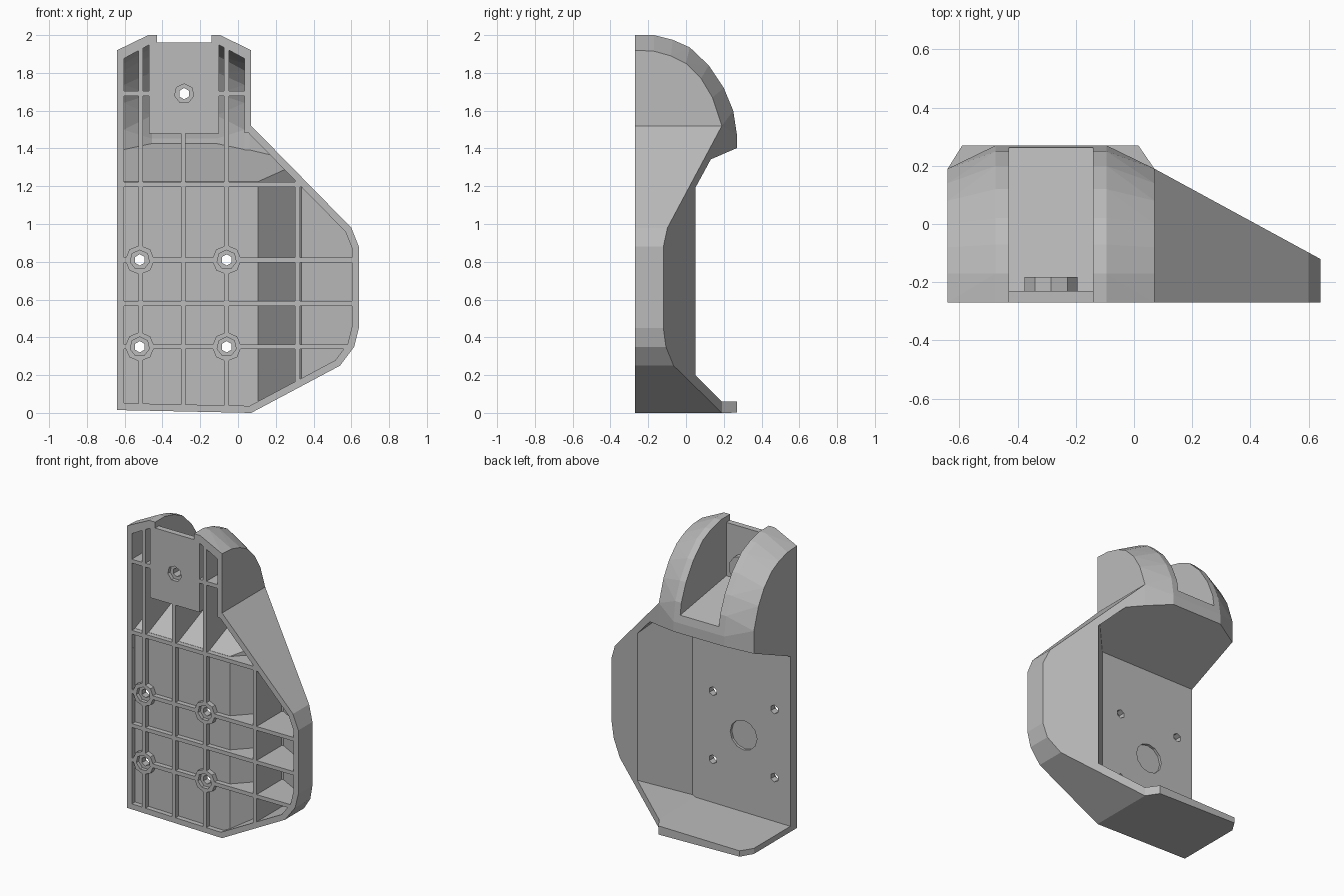
import bpy, bmesh
from math import pi
from mathutils import Matrix, Vector

cube = bpy.data.objects.get("Cube")
if cube:
    bpy.data.objects.remove(cube, do_unlink=True)

WALL = 0.037


def to_object(bm, name):
    bmesh.ops.recalc_face_normals(bm, faces=bm.faces[:])
    mesh = bpy.data.meshes.new(name)
    bm.to_mesh(mesh)
    bm.free()
    ob = bpy.data.objects.new(name, mesh)
    bpy.context.collection.objects.link(ob)
    return ob


def convex(name, *profiles, grow=0.0):
    """Convex solid: a big block trimmed by counter-clockwise profiles (axes, points)."""
    bm = bmesh.new()
    bmesh.ops.create_cube(bm, size=4, matrix=Matrix.Translation((0, 0, 1)))
    for (a, b), pts in profiles:
        for p, q in zip(pts, pts[1:] + pts[:1]):
            n, co = Vector(), Vector()
            n[a], n[b] = q[1] - p[1], p[0] - q[0]
            n.normalize()
            co[a], co[b] = p
            cut = bmesh.ops.bisect_plane(bm, geom=bm.verts[:] + bm.edges[:] + bm.faces[:],
                                         plane_co=co + n * grow, plane_no=n, clear_outer=True)
            edges = [e for e in cut["geom_cut"] if isinstance(e, bmesh.types.BMEdge) and e.is_boundary]
            if edges:
                bmesh.ops.edgeloop_fill(bm, edges=edges)
    return to_object(bm, name)


def box(name, x0, x1, y0, y1, z0, z1):
    bm = bmesh.new()
    mid = Vector((x0 + x1, y0 + y1, z0 + z1)) / 2
    size = Matrix.Diagonal((x1 - x0, y1 - y0, z1 - z0, 1))
    bmesh.ops.create_cube(bm, size=1, matrix=Matrix.Translation(mid) @ size)
    return to_object(bm, name)


def cylinder(name, x, z, r, y0, y1, sides=8):
    bm = bmesh.new()
    place = Matrix.Translation((x, (y0 + y1) / 2, z)) @ Matrix.Rotation(pi / 2, 4, "X")
    bmesh.ops.create_cone(bm, cap_ends=True, segments=sides, radius1=r, radius2=r,
                          depth=y1 - y0, matrix=place)
    return to_object(bm, name)


def combine(target, tool, op="DIFFERENCE"):
    mod = target.modifiers.new("combine", "BOOLEAN")
    mod.operation, mod.object, mod.solver = op, tool, "EXACT"
    bpy.context.view_layer.update()
    done = bpy.data.meshes.new_from_object(
        target.evaluated_get(bpy.context.evaluated_depsgraph_get()))
    target.modifiers.clear()
    target.data = done
    bpy.data.objects.remove(tool, do_unlink=True)


XY, XZ, YZ = (0, 1), (0, 2), (1, 2)

# Main outline seen from the front, with a wing that thins toward one side
OUTLINE = [(-.64, .015), (.07, 0), (.54, .25), (.615, .35), (.64, .45), (.64, .88),
           (.6, .98), (.07, 1.52), (-.64, 1.52)]


def wing_body(name, front, grow=0.0):
    plan = [(-.64, front), (.64, front), (.64, -.12), (.07, .19), (-.64, .19)]
    return convex(name, (XZ, OUTLINE), (XY, plan), grow=grow)


# Rounded head: a crest curve and a lower edge curve on each side
CREST = [(-.27, 2), (-.17, 2), (-.07, 1.975), (.02, 1.935), (.12, 1.84), (.2, 1.72),
         (.25, 1.6), (.27, 1.47), (.27, 1.1)]
EDGE = [(-.27, 1.92), (-.17, 1.915), (-.08, 1.89), (0, 1.85), (.08, 1.77), (.14, 1.67),
        (.19, 1.52), (.19, 1.1), (-.27, 1.1)]
HEAD_X = -.285


def head(name, front=-.27, scale=(1, 1, 1)):
    bm = bmesh.new()
    rows = [(y, z, .19) for y, z in CREST] + [(y, z, .355) for y, z in EDGE]
    for y, z, half in rows:
        for side in (-1, 1):
            yy = front if y == -.27 else -.27 + (y + .27) * scale[1]
            bm.verts.new((HEAD_X + side * half * scale[0], yy, 1.1 + (z - 1.1) * scale[2]))
    bmesh.ops.convex_hull(bm, input=bm.verts[:])
    inner = [v for v in bm.verts if not v.link_faces]
    bmesh.ops.delete(bm, geom=inner, context="VERTS")
    return to_object(bm, name)


# Back recess with a sloping side wall
def recess(name, grow=0.0):
    plan = [(-.9, -.2), (.09, -.2), (.762, .5), (-.9, .5)]
    face = [(-.9, .05), (.07, .06), (.973, .547), (-.9, 2.42)]
    under = [(-.9, -.9), (.9, -.9), (.9, 1.673), (-.9, .899)]
    return convex(name, (XY, plan), (XZ, face), (YZ, under), grow=grow)


SCREWS = [(x, z) for x in (-.52, -.06) for z in (.35, .81)]
PANEL = (-.285, 1.69)

# Hollow that opens at the front, leaving walls, ribs and screw bosses
hollow = wing_body("hollow", -.5, -WALL)
combine(hollow, head("head_hollow", -.5, (.9, .93, .95)), "UNION")
combine(hollow, recess("recess_liner", WALL))
combine(hollow, box("slot_liner", -.47, -.1, -.8, .6, 1.48, 2.5))
for x, top in ((-.515, 2.2), (-.29, 1.5), (-.06, 2.2), (.315, 1.6)):
    combine(hollow, box("upright_rib", x - .013, x + .013, -.9, .7, -.2, top))
for z in (.35, .58, .81, 1.21, 1.69):
    combine(hollow, box("cross_rib", -.8, .8, -.95, .75, z - .013, z + .013))
for x, z in SCREWS:
    combine(hollow, cylinder("screw_boss", x, z, .078, -.85, -.1))

# Outer housing with its rounded head and bottom flange
housing = wing_body("ribbed_housing", -.27)
combine(housing, head("head"), "UNION")
flange_plan = [(-.64, -.27), (.07, -.27), (.07, .19), (.015, .27), (-.59, .27), (-.64, .19)]
flange_face = [(-.64, .015), (.07, 0), (.07, .1), (-.64, .1)]
combine(housing, convex("bottom_flange", (XY, flange_plan), (XZ, flange_face)), "UNION")
combine(housing, hollow)
combine(housing, recess("recess"))

# Slot between the fins, keeping a round boss on its panel
slot_side = [(-.23, 1.6), (.5, 1.483), (.5, 2.5), (-.23, 2.5)]
slot = convex("slot", (YZ, slot_side), (XZ, [(-.43, 1), (-.14, 1), (-.14, 2.6), (-.43, 2.6)]))
combine(slot, cylinder("panel_boss", *PANEL, .095, -.3, -.182, 10))
combine(housing, slot)
combine(housing, box("panel_notch", -.43, -.14, -.6, .6, 1.96, 2.4))

# Screw holes with counterbores, and the shallow round seat on the back
for x, z in SCREWS + [PANEL]:
    combine(housing, cylinder("counterbore", x, z, .052, -.5, -.245, 7))
    combine(housing, cylinder("screw_hole", x, z, .03, -.6, -.05, 6))
combine(housing, cylinder("round_seat", -.29, .575, .1, -.217, -.05, 12))

# Material
grey = bpy.data.materials.new("plain grey")
grey.use_nodes = True
colour = (.5, .5, .5, 1)
grey.diffuse_color = colour
grey.node_tree.nodes["Principled BSDF"].inputs["Base Color"].default_value = colour
housing.data.materials.clear()
housing.data.materials.append(grey)
for poly in housing.data.polygons:
    poly.material_index = 0
    poly.use_smooth = False
